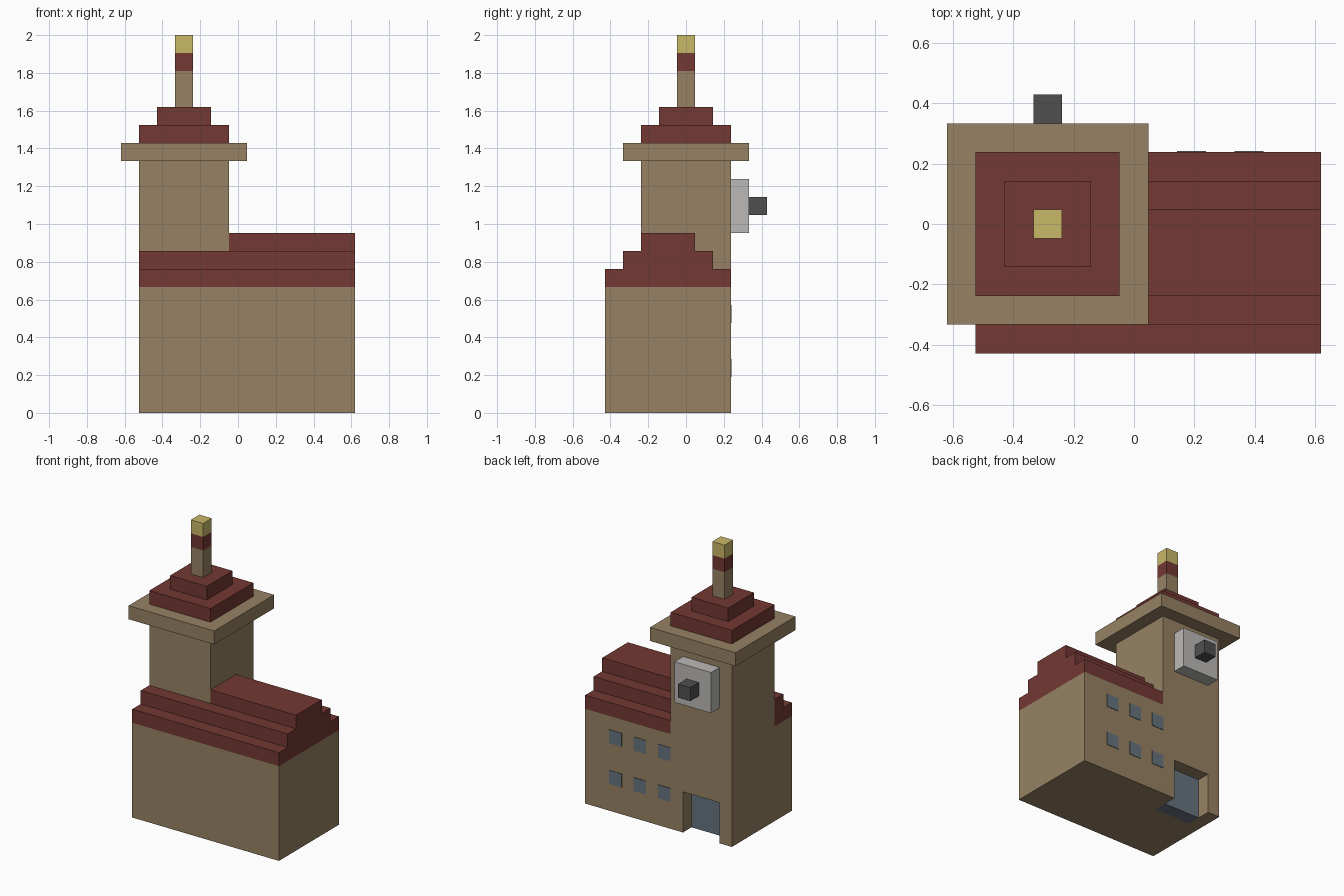
import bpy, bmesh

if "Cube" in bpy.data.objects:
    bpy.data.objects.remove(bpy.data.objects["Cube"])

U = 2 / 21  # one building block


def material(name, rgb):
    m = bpy.data.materials.new(name)
    lin = [((c / 255 + 0.055) / 1.055) ** 2.4 for c in rgb]
    m.diffuse_color = (*lin, 1)
    m.use_nodes = True
    m.node_tree.nodes["Principled BSDF"].inputs["Base Color"].default_value = m.diffuse_color
    return m


TAN = material("tan_stone", (151, 130, 100))
RED = material("red_tile", (115, 56, 51))
GOLD = material("pale_gold", (201, 184, 104))
GREY = material("light_grey", (187, 186, 184))
DARK = material("dark_grey", (80, 80, 80))
SLATE = material("slate_blue", (104, 116, 127))


def prism(name, plan, z0, z1, mat, skip=""):
    """Extrude a plan outline (block units). skip drops hidden sides:
    L/R = -x/+x, F/B = -y/+y, D/U = bottom/top."""
    bm = bmesh.new()
    face = bm.faces.new([bm.verts.new((x * U, y * U, z0 * U)) for x, y in plan])
    ext = bmesh.ops.extrude_face_region(bm, geom=[face], use_keep_orig=True)
    top = [v for v in ext["geom"] if isinstance(v, bmesh.types.BMVert)]
    bmesh.ops.translate(bm, verts=top, vec=(0, 0, (z1 - z0) * U))
    bmesh.ops.recalc_face_normals(bm, faces=bm.faces)
    sides = {"L": (-1, 0, 0), "R": (1, 0, 0), "F": (0, -1, 0),
             "B": (0, 1, 0), "D": (0, 0, -1), "U": (0, 0, 1)}
    drop = [f for f in bm.faces
            if any(f.normal.dot(sides[s]) > 0.9 for s in skip)]
    bmesh.ops.delete(bm, geom=drop, context="FACES")
    me = bpy.data.meshes.new(name)
    bm.to_mesh(me)
    bm.free()
    me.materials.append(mat)
    ob = bpy.data.objects.new(name, me)
    bpy.context.collection.objects.link(ob)
    return ob


def box(name, x0, x1, y0, y1, z0, z1, mat, skip=""):
    return prism(name, [(x0, y0), (x1, y0), (x1, y1), (x0, y1)], z0, z1, mat, skip)


# Hall walls: lower storey has a notch for the doorway
prism("lower_walls", [(-5.5, -4.5), (6.5, -4.5), (6.5, 2.5), (-1.5, 2.5),
                      (-1.5, 0.5), (-4.5, 0.5), (-4.5, 2.5), (-5.5, 2.5)],
      0, 3, TAN, "U")
box("upper_walls", -5.5, 6.5, -4.5, 2.5, 3, 7, TAN, "DU")
box("doorway_ceiling", -4.5, -1.5, 0.5, 2.5, 3, 3.1, TAN, "LRFBU")
box("door", -4.5, -1.5, 0.5, 1.5, 0, 3, SLATE, "LRFU")

# Windows on the back wall
for row, z in enumerate((2, 5)):
    for col, x in enumerate((0, 2, 4)):
        box(f"window_{row}_{col}", x - 0.5, x + 0.5, 2.5, 2.54, z, z + 1, SLATE, "F")

# Stepped hall roof, in front of and beside the tower
for i in range(3):
    box(f"hall_roof_step_{i}", -0.5, 6.5, -4.5 + i, 2.5 - i, 7 + i, 8 + i, RED,
        "LD")
    if i < 2:
        box(f"front_roof_step_{i}", -5.5, -0.5, -4.5 + i, -2.5, 7 + i, 8 + i, RED,
            "RBD")

# Tower, cornice, stepped roof and spire
box("tower", -5.5, -0.5, -2.5, 2.5, 7, 14, TAN, "DU")
box("tower_cornice", -6.5, 0.5, -3.5, 3.5, 14, 15, TAN)
for i in range(2):
    box(f"tower_roof_step_{i}", -5.5 + i, -0.5 - i, -2.5 + i, 2.5 - i,
        15 + i, 16 + i, RED, "D")
for name, z0, z1, mat, skip in (("spire", 17, 19, TAN, "DU"),
                                ("spire_band", 19, 20, RED, "DU"),
                                ("spire_tip", 20, 21, GOLD, "D")):
    box(name, -3.5, -2.5, -0.5, 0.5, z0, z1, mat, skip)

# Clock on the back of the tower
box("clock_face", -4.5, -1.5, 2.5, 3.5, 10, 13, GREY, "F")
box("clock_hub", -3.5, -2.5, 3.5, 4.5, 11, 12, DARK, "F")
